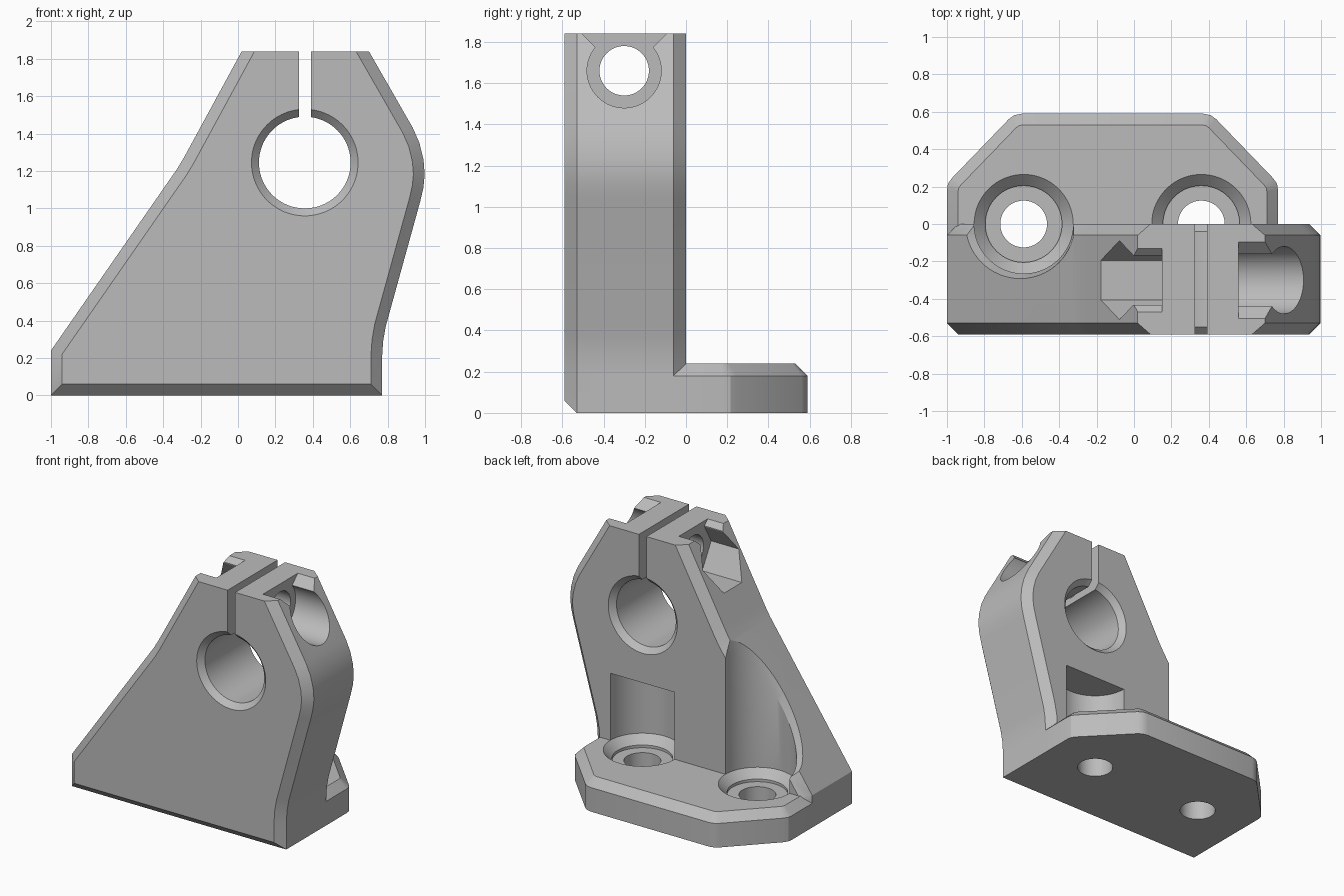
import bpy, bmesh, math
from mathutils import Vector

if "Cube" in bpy.data.objects:
    bpy.data.objects.remove(bpy.data.objects["Cube"], do_unlink=True)

grey = bpy.data.materials.new("plain grey")
grey.use_nodes = True
grey.diffuse_color = (0.5, 0.5, 0.5, 1)
grey.node_tree.nodes["Principled BSDF"].inputs["Base Color"].default_value = (0.5, 0.5, 0.5, 1)


def loft(name, rings):
    """Closed solid through rings of equally many 3D points."""
    bm = bmesh.new()
    loops = [[bm.verts.new(p) for p in ring] for ring in rings]
    for a, b in zip(loops, loops[1:]):
        for i in range(len(a)):
            j = (i + 1) % len(a)
            bm.faces.new((a[i], a[j], b[j], b[i]))
    bm.faces.new(loops[0])
    bm.faces.new(loops[-1])
    bmesh.ops.recalc_face_normals(bm, faces=bm.faces)
    mesh = bpy.data.meshes.new(name)
    bm.to_mesh(mesh)
    bm.free()
    mesh.materials.append(grey)
    ob = bpy.data.objects.new(name, mesh)
    bpy.context.collection.objects.link(ob)
    return ob


def circle(r, cx=0, cy=0, n=64, turn=0.0):
    return [(cx + r * math.cos(turn + math.tau * i / n),
             cy + r * math.sin(turn + math.tau * i / n)) for i in range(n)]


def inset(points, distance):
    """Offset a counter-clockwise outline inwards; distance(a, b) is set per edge."""
    lines = []
    for i, a in enumerate(points):
        b = points[(i + 1) % len(points)]
        d = (Vector(b) - Vector(a)).normalized()
        lines.append((Vector(a) + Vector((-d.y, d.x)) * distance(a, b), d))
    out = []
    for i, (p, d) in enumerate(lines):
        q, e = lines[i - 1]
        cross = e.x * d.y - e.y * d.x
        w = p - q
        out.append(tuple(q + e * ((w.x * d.y - w.y * d.x) / cross)))
    return out


def along_y(points, y):
    return [(x, y, z) for x, z in points]


def along_x(points, x):
    return [(x, y, z) for y, z in points]


def along_z(points, z):
    return [(x, y, z) for x, y in points]


def combine(target, tool, operation="DIFFERENCE"):
    mod = target.modifiers.new("combine", 'BOOLEAN')
    mod.operation = operation
    mod.solver = 'EXACT'
    mod.object = tool
    bpy.context.view_layer.objects.active = target
    bpy.ops.object.modifier_apply(modifier=mod.name)
    bpy.data.objects.remove(tool, do_unlink=True)


# Upright clamp wall with chamfered sides
TOP, C = 1.84, 0.06
outline = [(-1, 0), (0.77, 0), (0.77, 0.2), (0.776, 0.29), (0.79, 0.37),
           (0.975, 1.04), (0.991, 1.11), (0.998, 1.18), (0.992, 1.26),
           (0.97, 1.35), (0.935, 1.43), (0.70, TOP), (0.02, TOP),
           (-0.26, 1.325), (-0.29, 1.27), (-0.325, 1.212), (-1, 0.24)]


def front_edge(a, b):
    return 0 if a[1] == b[1] == TOP else C


def back_edge(a, b):
    return 0 if a[1] == b[1] else C


bracket = loft("clamp_bracket", [
    along_y(inset(outline, front_edge), -0.59), along_y(outline, -0.53),
    along_y(outline, -C), along_y(inset(outline, back_edge), 0)])

# Foot plate with a chamfered top rim
foot = [(-1, -0.4), (0.77, -0.4), (0.77, 0.18), (0.765, 0.215), (0.742, 0.247),
        (0.44, 0.56), (0.41, 0.582), (0.37, 0.59), (-0.60, 0.59),
        (-0.64, 0.582), (-0.67, 0.56), (-0.972, 0.247), (-0.995, 0.215), (-1, 0.18)]
foot_plate = loft("foot_plate", [along_z(foot, 0), along_z(foot, 0.18),
                                 along_z(inset(foot, lambda a, b: C), 0.24)])
combine(bracket, foot_plate, "UNION")


# Screw holes with countersunk seats and clearance pockets in the wall
def seat(cx):
    steps = [(0.125, -0.1), (0.125, 0.16), (0.205, 0.16), (0.205, 0.18), (0.265, 0.24)]
    return [along_z(circle(r, cx), z) for r, z in steps]


def on_slope(r, cx, lift):
    return [(x, y, 0.24 + (x + 1) * 1.44 + lift) for x, y in circle(r, cx)]


combine(bracket, loft("right_pocket", seat(0.36) + [along_z(circle(0.265, 0.36), 0.74)]))
combine(bracket, loft("left_pocket", seat(-0.59) + [
    on_slope(0.265, -0.59, -0.09), on_slope(0.295, -0.61, 0.01), on_slope(0.295, -0.61, 0.5)]))

# Main bore, chamfered at both mouths
bore = [(0.325, -0.63), (0.285, -0.59), (0.245, -0.55),
        (0.245, -0.04), (0.285, 0), (0.325, 0.04)]
combine(bracket, loft("bore", [along_y(circle(r, 0.357, 1.245, 96), y) for r, y in bore]))


# Clamping slot, pinch bolt hole, bolt head pocket and hexagonal nut pocket
def prism(name, section, x0, x1):
    combine(bracket, loft(name, [along_x(section, x0), along_x(section, x1)]))


BY, BZ = -0.30, 1.66


def neck(half, z0, z1):
    wide = half + z1 - z0
    return [(BY - half, BZ), (BY + half, BZ), (BY + half, z0),
            (BY + wide, z1), (BY - wide, z1), (BY - half, z0)]


prism("slot", [(-0.8, 1.3), (0.2, 1.3), (0.2, 2), (-0.8, 2)], 0.327, 0.389)
prism("bolt_hole", circle(0.12, BY, BZ), -0.5, 1.2)
prism("head_pocket", circle(0.18, BY, BZ), 0.56, 1.3)
prism("head_neck", neck(0.14, 1.775, 1.9), 0.56, 1.3)
prism("nut_pocket", circle(0.211, BY, BZ, 6), 0.15, -0.6)
prism("nut_neck", neck(0.132, 1.802, 1.9), 0.15, -0.6)

# Smooth curved faces, keep the edges sharp
bpy.ops.object.select_all(action='DESELECT')
bracket.select_set(True)
bpy.context.view_layer.objects.active = bracket
bpy.ops.object.shade_smooth_by_angle(angle=math.radians(25))
